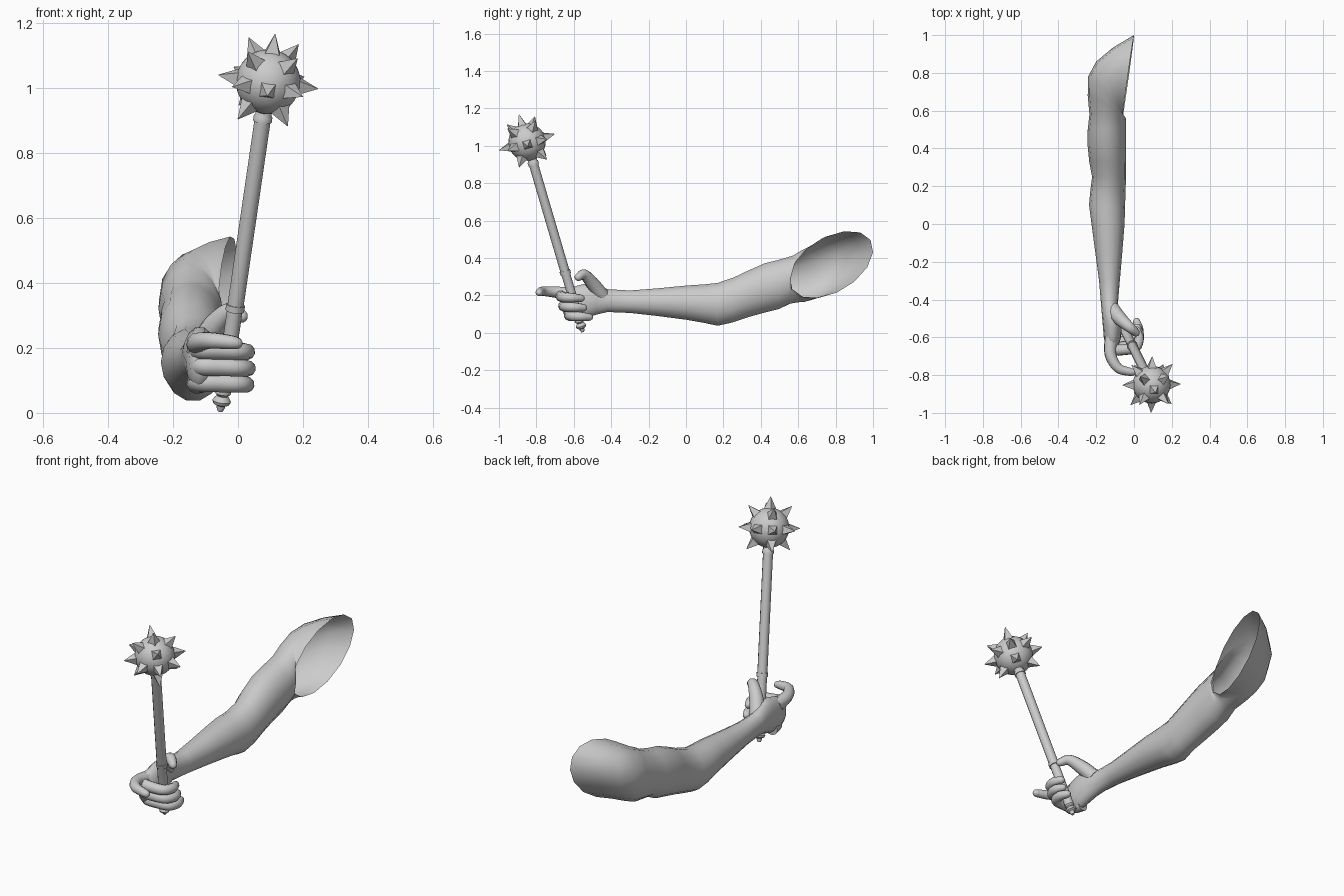
import bpy, bmesh, math
from mathutils import Vector, Matrix

if "Cube" in bpy.data.objects:
    bpy.data.objects.remove(bpy.data.objects["Cube"])

COS, SIN = math.cos, math.sin


def finish(name, bm, angle=50, matrix=None):
    bmesh.ops.recalc_face_normals(bm, faces=bm.faces)
    if matrix:
        bm.transform(matrix)
    me = bpy.data.meshes.new(name)
    bm.to_mesh(me)
    bm.free()
    ob = bpy.data.objects.new(name, me)
    bpy.context.collection.objects.link(ob)
    bpy.ops.object.select_all(action='DESELECT')
    ob.select_set(True)
    bpy.context.view_layer.objects.active = ob
    bpy.ops.object.shade_smooth_by_angle(angle=math.radians(angle))
    return ob


def loft(bm, rings, cap_start=True, cap_end=True):
    rows = [[bm.verts.new(p) for p in r] for r in rings]
    n = len(rows[0])
    for a, b in zip(rows, rows[1:]):
        for i in range(n):
            j = (i + 1) % n
            bm.faces.new((a[i], a[j], b[j], b[i]))
    if cap_start:
        bm.faces.new(rows[0])
    if cap_end:
        bm.faces.new(rows[-1])


def oval(outer, inner, v, n=14):
    """Ring spanning an outer and an inner point, with v as its upward half axis."""
    o, i, v = Vector(outer), Vector(inner), Vector(v)
    c, a = (o + i) / 2, (i - o) / 2
    return [c + a * COS(2 * math.pi * k / n) + v * SIN(2 * math.pi * k / n) for k in range(n)]


def finger(name, pts, radii, n=10, steps=4):
    """Rounded tapering tube along a smooth path."""
    p = [Vector(q) for q in pts]
    p = [2 * p[0] - p[1]] + p + [2 * p[-1] - p[-2]]
    path = []
    for k in range(1, len(p) - 2):
        for s in range(steps):
            t = s / steps
            q = 0.5 * (2 * p[k] + (p[k + 1] - p[k - 1]) * t
                       + (2 * p[k - 1] - 5 * p[k] + 4 * p[k + 1] - p[k + 2]) * t * t
                       + (3 * p[k] - p[k - 1] - 3 * p[k + 1] + p[k + 2]) * t ** 3)
            path.append((q, radii[k - 1] * (1 - t) + radii[k] * t))
    path.append((p[-2], radii[-1]))
    # rounded tip
    d = (path[-1][0] - path[-2][0]).normalized()
    end, r = path[-1]
    for a in (30, 60, 82):
        path.append((end + d * r * SIN(math.radians(a)), r * COS(math.radians(a))))
    rings, up, prev = [], None, None
    for k, (q, r) in enumerate(path):
        t = (path[min(k + 1, len(path) - 1)][0] - path[max(k - 1, 0)][0]).normalized()
        up = t.orthogonal().normalized() if up is None else prev.rotation_difference(t) @ up
        prev = t
        side = t.cross(up)
        rings.append([q + r * (up * COS(2 * math.pi * i / n) + side * SIN(2 * math.pi * i / n))
                      for i in range(n)])
    bm = bmesh.new()
    loft(bm, rings)
    finish(name, bm, 70)


# Arm and palm: y, outer x, inner x, low z, high z
sections = [
    (-0.665, -0.135, -0.105, 0.13, 0.21), (-0.65, -0.15, -0.085, 0.09, 0.235),
    (-0.60, -0.160, -0.068, 0.06, 0.25), (-0.54, -0.165, -0.065, 0.075, 0.265),
    (-0.48, -0.170, -0.070, 0.095, 0.265), (-0.42, -0.175, -0.085, 0.11, 0.235),
    (-0.30, -0.185, -0.075, 0.105, 0.228), (-0.15, -0.205, -0.062, 0.088, 0.24),
    (0.0, -0.225, -0.050, 0.068, 0.255), (0.10, -0.238, -0.047, 0.05, 0.262),
    (0.17, -0.232, -0.045, 0.035, 0.27), (0.25, -0.222, -0.042, 0.053, 0.297),
    (0.33, -0.237, -0.042, 0.08, 0.335), (0.42, -0.246, -0.042, 0.105, 0.375),
    (0.50, -0.245, -0.042, 0.125, 0.395)]
rings = [oval((xo, y, (a + b) / 2), (xi, y, (a + b) / 2), (0, 0, (b - a) / 2))
         for y, xo, xi, a, b in sections]
# Shoulder: rings pivot about the armpit and end at the open cut
for outer, inner, v in [
        ((-0.236, 0.58, 0.29), (-0.042, 0.55, 0.28), (0, 0.01, 0.132)),
        ((-0.245, 0.68, 0.32), (-0.043, 0.56, 0.29), (0, 0.01, 0.142)),
        ((-0.243, 0.78, 0.35), (-0.046, 0.56, 0.29), (0, 0.015, 0.152)),
        ((-0.200, 0.86, 0.38), (-0.050, 0.557, 0.295), (0, 0.018, 0.158)),
        ((-0.110, 0.935, 0.41), (-0.055, 0.556, 0.30), (0, 0.02, 0.163)),
        ((0.0, 1.0, 0.43), (-0.062, 0.555, 0.30), (0, 0.02, 0.168))]:
    rings.append(oval(outer, inner, v))
bm = bmesh.new()
loft(bm, rings, cap_end=False)
finish("arm", bm, 60)

# Thumb and loosely extended index finger
finger("thumb", [(-0.115, -0.45, 0.20), (-0.075, -0.50, 0.265), (-0.025, -0.545, 0.312),
                 (0.01, -0.575, 0.298)], [0.04, 0.037, 0.028, 0.021])
finger("index_finger", [(-0.12, -0.60, 0.205), (-0.125, -0.69, 0.217), (-0.085, -0.762, 0.223),
                        (-0.025, -0.782, 0.218), (-0.005, -0.784, 0.215)],
       [0.036, 0.031, 0.026, 0.022, 0.019])
# Three fingers wrapped round the handle: height, front y
for name, z, y, x in [("middle_finger", 0.193, -0.657, 0.028),
                      ("ring_finger", 0.142, -0.643, 0.030),
                      ("little_finger", 0.092, -0.612, 0.026)]:
    finger(name, [(-0.125, y + 0.055, z), (-0.112, y - 0.005, z + 0.003), (-0.05, y - 0.008, z),
                  (0.008, y + 0.003, z - 0.003), (x, y + 0.05, z - 0.005),
                  (x - 0.012, y + 0.095, z - 0.008)],
           [0.034, 0.031, 0.029, 0.027, 0.025, 0.02])

# Mace frame: local z runs from pommel to head
base, head = Vector((-0.055, -0.552, 0.005)), Vector((0.093, -0.85, 1.02))
axis = head - base
rot = Vector((0, 0, 1)).rotation_difference(axis).to_matrix().to_4x4()
frame = Matrix.Translation(base) @ rot

# Handle with pommel, grip ring and collar: height, radius
profile = [(0, 0.008), (0.012, 0.013), (0.018, 0.013), (0.024, 0.025), (0.034, 0.029),
           (0.044, 0.023), (0.05, 0.017), (0.058, 0.025), (0.068, 0.025), (0.074, 0.024),
           (0.325, 0.024), (0.325, 0.029), (0.345, 0.029), (0.345, 0.025),
           (0.94, 0.025), (0.94, 0.029), (0.956, 0.029), (0.962, 0.025), (1.0, 0.025)]
bm = bmesh.new()
loft(bm, [[(r * COS(math.tau * i / 12), r * SIN(math.tau * i / 12), z) for i in range(12)]
          for z, r in profile])
finish("mace_handle", bm, 40, frame)

# Ball
hub = Matrix.Translation(head) @ rot
bm = bmesh.new()
bmesh.ops.create_uvsphere(bm, u_segments=24, v_segments=14, radius=0.1)
finish("mace_ball", bm, 50, hub)

# Spikes: eight on the equator, four above, four below, one on top
aims = [(45 * k, 0) for k in range(8)]
aims += [(45 + 90 * k, s) for k in range(4) for s in (45, -45)] + [(0, 90)]
bm = bmesh.new()
for az, lat in aims:
    m = (Matrix.Rotation(math.radians(az), 4, 'Z') @ Matrix.Rotation(math.radians(90 - lat), 4, 'Y')
         @ Matrix.Translation((0, 0, 0.12)) @ Matrix.Rotation(math.pi / 4, 4, 'Z'))
    bmesh.ops.create_cone(bm, cap_ends=True, segments=4, radius1=0.036, radius2=0.001,
                          depth=0.07, matrix=m)
finish("mace_spikes", bm, 20, hub)
